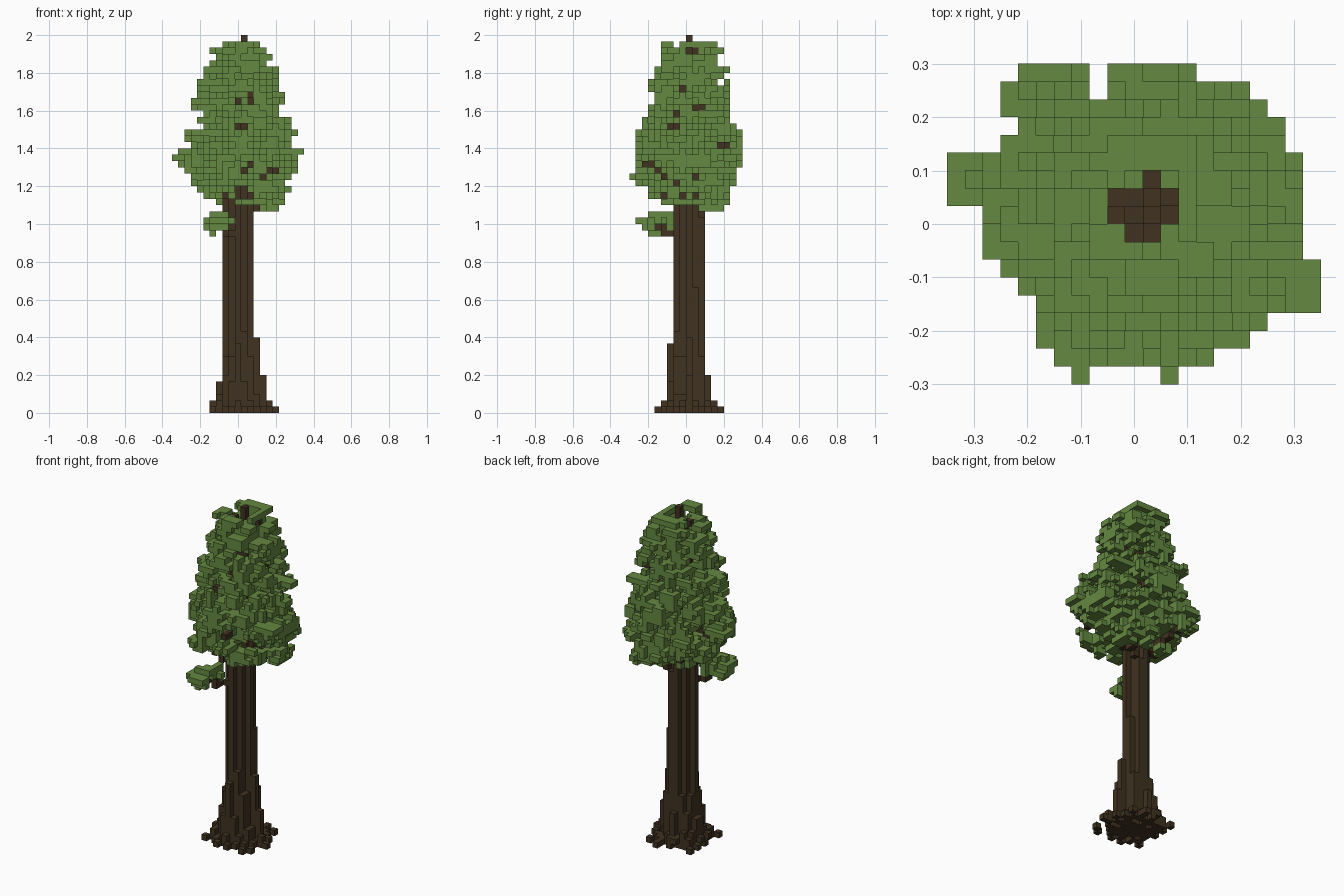
import bpy, bmesh, math, random
from mathutils import Vector

cube = bpy.data.objects.get("Cube")
if cube:
    bpy.data.objects.remove(cube)

random.seed(11)
UNIT = 1 / 30                      # edge of one block
ORIGIN = Vector((-0.5, 0, 0))      # blocks are centred on x = 0


def material(name, colour):
    m = bpy.data.materials.new(name)
    m.use_nodes = True
    m.diffuse_color = colour
    bsdf = m.node_tree.nodes["Principled BSDF"]
    bsdf.inputs["Base Color"].default_value = colour
    bsdf.inputs["Roughness"].default_value = 1
    return m


def build(name, cells, mat, solid):
    """Skin a set of blocks, merging exposed faces into long strips."""
    bm = bmesh.new()
    for axis in range(3):
        run = 0 if axis == 2 else 2
        side = 3 - axis - run
        for sign in (-1, 1):
            step = [0, 0, 0]
            step[axis] = sign
            bare = {c for c in cells
                    if tuple(a + b for a, b in zip(c, step)) not in solid}
            for c in sorted(bare):
                before = list(c)
                before[run] -= 1
                if tuple(before) in bare:
                    continue
                end = list(c)
                while tuple(end) in bare:
                    end[run] += 1
                corners = []
                for u, v in ((0, 0), (1, 0), (1, 1), (0, 1)):
                    p = Vector(c)
                    p[axis] += sign > 0
                    p[run] = end[run] if u else c[run]
                    p[side] += v
                    corners.append(bm.verts.new((p + ORIGIN) * UNIT))
                face = bm.faces.new(corners)
                face.normal_update()
                if face.normal[axis] * sign < 0:
                    face.normal_flip()
    mesh = bpy.data.meshes.new(name)
    bm.to_mesh(mesh)
    bm.free()
    mesh.materials.append(mat)
    obj = bpy.data.objects.new(name, mesh)
    bpy.context.collection.objects.link(obj)


def line(a, b):
    """Blocks along a straight limb."""
    a, b = Vector(a), Vector(b)
    n = int(max(abs(x) for x in b - a)) + 1
    return {tuple(round(x) for x in a.lerp(b, t / n)) for t in range(n + 1)}


def puff(centre, radii):
    """Ragged ellipsoid of leaf blocks."""
    spans = [range(round(c - r), round(c + r) + 1) for c, r in zip(centre, radii)]
    return {(i, j, k) for i in spans[0] for j in spans[1] for k in spans[2]
            if sum(((p - c) / r) ** 2 for p, c, r in zip((i, j, k), centre, radii))
            <= random.uniform(0.6, 1.2)}


# Trunk: a slim plus-shaped shaft with shorter columns leaning against it
trunk = set()
for i in range(-4, 5):
    for j in range(-4, 5):
        d = i * i + j * j
        if d <= 4:
            h = 34
        elif d <= 5:
            h = random.choice((9, 13, 20, 31))
        elif d <= 8:
            h = random.choice((4, 6, 9))
        elif d <= 10:
            h = random.choice((2, 3, 5))
        elif d <= 13:
            h = random.choice((1, 2, 3))
        else:
            h = 0
        low = 1 if d > 4 and h > 1 and random.random() < 0.35 else 0
        trunk |= {(i, j, k) for k in range(low, h)}
for i, j, h in ((3, 0, 12), (4, 0, 6), (-3, 0, 5), (0, -3, 11), (0, 3, 6), (5, -1, 2)):
    trunk |= {(i, j, k) for k in range(h)}

# Loose root tips scattered round the foot
roots = {(6, -1, 0), (2, 5, 0), (-1, -5, 0), (4, -5, 0), (5, -4, 0), (-4, 4, 0)}
for i in range(-4, 6):
    for j in range(-5, 5):
        d = i * i + j * j
        if 13 < d <= 32 and (i + j) % 2 == 0 and random.random() < 0.75:
            roots.add((i, j, 0))
        if 13 < d <= 18 and random.random() < 0.5:
            roots.add((i, j, 1))
roots -= trunk

# Leader: thinner stem winding up through the crown
for k in range(34, 60):
    x = 1 if k > 50 else 0
    w = 2 if k < 36 else 1 if k < 46 else 0
    trunk |= {(x + i, j, k) for i in range(-w, w + 1) for j in range(-w, w + 1)
              if abs(i) + abs(j) <= w}
trunk |= {(i, j, k) for i in (1, 2) for j in (-1, 0) for k in range(50, 56)}

# Limbs reaching into the leaves
branches = set()
for a, b in (((-1, -2, 28), (-3, -5, 29)), ((1, 1, 31), (5, 4, 33)),
             ((2, 0, 32), (4, 1, 34)), ((-2, 0, 33), (-5, 1, 36)),
             ((-1, 1, 33), (-5, 5, 37)), ((-1, 2, 33), (-4, 6, 36)),
             ((1, -1, 36), (6, -5, 38)), ((0, -1, 38), (2, -7, 39)),
             ((0, 0, 38), (-8, 2, 39)), ((0, 1, 40), (3, 6, 42)),
             ((1, 0, 40), (1, 4, 40)), ((0, 0, 44), (-1, -5, 46)),
             ((0, 0, 46), (2, -5, 50)), ((1, 0, 47), (5, 3, 49)),
             ((1, 0, 51), (-3, 3, 52)), ((-2, -1, 32), (-2, -4, 34)),
             ((1, 1, 55), (3, 1, 57)), ((0, 0, 56), (-1, 0, 57))):
    branches |= line(a, b)
branches -= trunk

# Crown: outline by height as (level, min x, max x, min y, max y)
OUTLINE = ((33, -3, 6, -4, 6), (35, -6, 8, -7, 7), (37, -8, 9, -8, 8),
           (39, -9, 9, -8, 8), (42, -8, 9, -8, 8), (45, -7, 9, -7, 7),
           (49, -6, 7, -6, 6), (53, -5, 6, -5, 6), (55, -4, 6, -4, 5),
           (57, -4, 5, -4, 5), (58, -2, 4, -4, 5))


def outline(k):
    """Centre and half widths of the crown at one level."""
    for low, high in zip(OUTLINE, OUTLINE[1:]):
        if k <= high[0]:
            t = (k - low[0]) / (high[0] - low[0])
            x0, x1, y0, y1 = (a + (b - a) * t for a, b in zip(low[1:], high[1:]))
            return (x0 + x1) / 2, (y0 + y1) / 2, (x1 - x0 + 1) / 2, (y1 - y0 + 1) / 2


def inside(c):
    """True for blocks in the crown but clear of its hollow middle."""
    if not 33 <= c[2] <= 58 or c[0] + c[1] < -10:
        return False
    cx, cy, rx, ry = outline(c[2])
    r = math.hypot((c[0] - cx) / rx, (c[1] - cy) / ry)
    return (0.36 if c[2] > 50 else 0.25) < r < 1.05


# Many small puffs, spread evenly round each level with gaps between them
leaves = set()
turn = 0
for k in range(33, 59):
    cx, cy, rx, ry = outline(k)
    for n in range(round(rx * ry / 6.3) + 1):
        turn += 2.4 + random.uniform(-0.4, 0.4)
        r = random.uniform(0.55, 1) if n % 4 else random.uniform(0.3, 0.6)
        centre = (cx + r * rx * math.cos(turn), cy + r * ry * math.sin(turn), k)
        size = random.uniform(1.3, 2.1), random.uniform(1.3, 2.1), random.uniform(0.8, 1.4)
        leaves |= {c for c in puff(centre, size) if inside(c)}

# Clumps that stick out of the outline
for centre, radii in (((-3, -6, 30), (2.4, 2.4, 1.3)), ((-4, -5, 29), (1.6, 2.2, 1.3)),
                      ((-2, -4, 30), (1.5, 1.5, 1.5)), ((5, 4, 33), (2.3, 2.2, 1.6)),
                      ((6, 2, 33), (1.5, 2, 1.4)), ((-8, 2, 40), (2.3, 1.6, 1.6)),
                      ((8.4, -4, 40.5), (1.9, 2, 1.6)), ((-3, -7, 36.5), (1.5, 2.3, 1.5)),
                      ((2, -7, 37), (1.5, 2.3, 1.2)), ((-5, 6.5, 39), (2.3, 2, 1.6)),
                      ((1, 6.5, 43), (1.8, 2, 1.8)), ((-6, 3, 49), (1.6, 2, 1.2))):
    leaves |= puff(centre, radii)
leaves = {c for c in sorted(leaves) if random.random() < 0.9}
leaves |= line((-10, 1, 40), (-10, 3, 40)) | line((10, -5, 41), (10, -3, 41))
leaves |= {(-3, -9, 37), (2, -9, 37)}
leaves = {c for c in leaves if abs(c[0]) <= 10 and -9 <= c[1] <= 8}
leaves -= trunk | branches

bark = material("dark_bark", (0.051, 0.032, 0.0145, 1))
green = material("leaf_green", (0.128, 0.248, 0.052, 1))
solid = trunk | roots | branches | leaves
build("trunk", trunk, bark, solid)
build("roots", roots, bark, solid)
build("branches", branches, bark, solid)
build("leaf_crown", leaves, green, solid)
